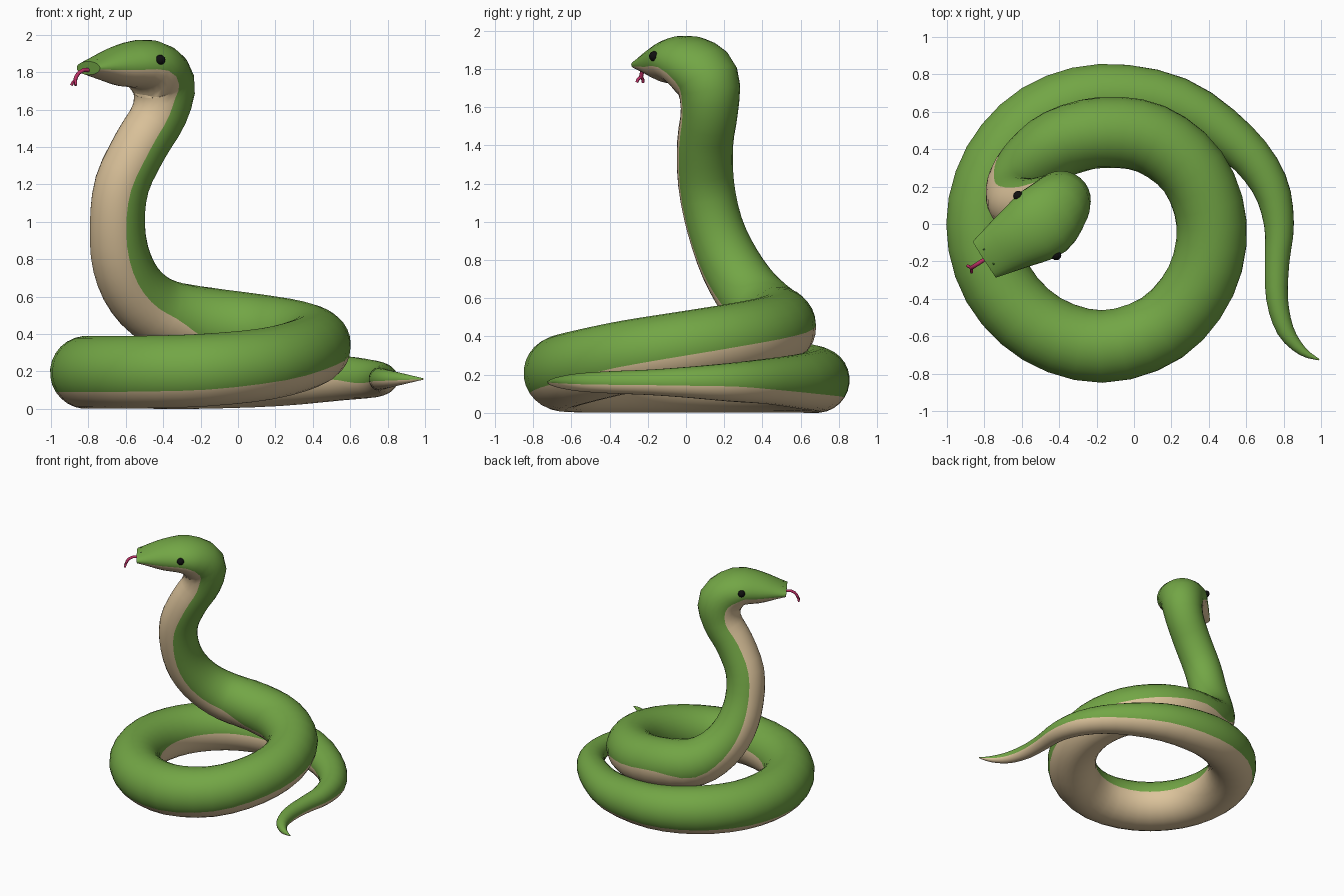
import bpy, bmesh, math
from mathutils import Vector

cube = bpy.data.objects.get("Cube")
if cube:
    bpy.data.objects.remove(cube, do_unlink=True)

SIDES, STEPS = 28, 3
DOWN = Vector((0, 0, -1))
FACING = Vector((-0.84, -0.54, 0)).normalized()   # where the head points
ACROSS = Vector((FACING.y, -FACING.x, 0))         # across the head
SNOUT = Vector((-0.8, -0.19, 0))


def material(name, rgb):
    m = bpy.data.materials.new(name)
    m.use_nodes = True
    m.diffuse_color = (*rgb, 1)
    node = next(n for n in m.node_tree.nodes if n.type == 'BSDF_PRINCIPLED')
    node.inputs["Base Color"].default_value = (*rgb, 1)
    return m


green = material("scale green", (0.17, 0.38, 0.06))
cream = material("belly cream", (0.72, 0.55, 0.33))
black = material("eye black", (0.005, 0.005, 0.005))
dark = material("nostril dark green", (0.03, 0.09, 0.015))
pink = material("tongue pink", (0.5, 0.03, 0.13))


def head_point(back, side, z):
    return SNOUT - FACING * back + ACROSS * side + Vector((0, 0, z))


# Each key: position, half width, half height, belly direction
keys = []


def key(pos, width, height, belly):
    keys.append(Vector((*pos, width, height, *belly)))


# Tail
for x, y, r in ((0.99, -0.725, 0.004), (0.9, -0.68, 0.025), (0.81, -0.57, 0.046),
                (0.765, -0.4, 0.058), (0.765, -0.2, 0.066), (0.775, 0, 0.08),
                (0.72, 0.22, 0.1)):
    key((x, y, 0.16), r, r, DOWN)

# Coil: angle, distance from the middle, height, thickness, outward belly roll
for a, dist, z, r, roll in (
        (31, 0.84, 0.165, 0.12, -0.2), (58, 0.75, 0.165, 0.15, -0.3),
        (90, 0.685, 0.172, 0.172, -0.36), (120, 0.66, 0.185, 0.185, -0.36),
        (150, 0.645, 0.19, 0.19, -0.36), (180, 0.64, 0.195, 0.195, -0.36),
        (210, 0.643, 0.195, 0.195, -0.36), (240, 0.648, 0.197, 0.195, -0.36),
        (270, 0.655, 0.208, 0.195, -0.36), (300, 0.64, 0.24, 0.193, -0.25),
        (330, 0.61, 0.295, 0.19, -0.1), (360, 0.585, 0.345, 0.188, 0),
        (390, 0.56, 0.39, 0.188, 0.1), (420, 0.525, 0.425, 0.19, 0.2),
        (450, 0.49, 0.46, 0.19, 0.25)):
    out = Vector((math.cos(math.radians(a)), math.sin(math.radians(a)), 0))
    key(out * dist + Vector((-0.17, 0, z)), r, r, (DOWN + out * roll).normalized())

# Raised neck, belly turning from down to forward
for x, y, z, r, drop in ((-0.4, 0.43, 0.51, 0.185, 1.5), (-0.54, 0.33, 0.62, 0.172, 0.6),
                         (-0.62, 0.23, 0.78, 0.16, 0.2), (-0.645, 0.15, 0.98, 0.148, 0),
                         (-0.62, 0.105, 1.2, 0.147, 0), (-0.52, 0.1, 1.41, 0.147, 0),
                         (-0.42, 0.122, 1.58, 0.15, 0), (-0.4, 0.11, 1.74, 0.17, 1)):
    key((x, y, z), r, r, (FACING + DOWN * drop).normalized())

# Head
for back, z, w, h in ((0.37, 1.838, 0.2, 0.138), (0.2, 1.835, 0.165, 0.11),
                      (0.08, 1.828, 0.135, 0.068), (0, 1.822, 0.115, 0.036)):
    key(head_point(back, 0, z), w, h, DOWN)


def spline(points, steps):
    """Smooth path through the keys."""
    result = []
    last = len(points) - 1
    for i in range(last):
        a, b, c, d = (points[min(max(i + j, 0), last)] for j in (-1, 0, 1, 2))
        for s in range(steps):
            t = s / steps
            result.append(b + (c - a) * (t / 2)
                          + (a * 2 - b * 5 + c * 4 - d) * (t * t / 2)
                          + (b * 3 - a - c * 3 + d) * (t ** 3 / 2))
    return result + [points[-1]]


# Body: one skin from tail to snout
path = spline(keys, STEPS)
bm = bmesh.new()
rings = []
for i, p in enumerate(path):
    ahead, behind = path[min(i + 1, len(path) - 1)], path[max(i - 1, 0)]
    tangent = (Vector(ahead[:3]) - Vector(behind[:3])).normalized()
    belly = Vector(p[5:8])
    belly = (belly - tangent * belly.dot(tangent)).normalized()
    side = tangent.cross(belly)
    ring = []
    for k in range(SIDES):
        ang = math.tau * k / SIDES
        ring.append(bm.verts.new(Vector(p[:3]) + belly * math.cos(ang) * p[4]
                                 + side * math.sin(ang) * p[3]))
    rings.append(ring)
belly_half = 3 * SIDES // 14
for r, q in zip(rings, rings[1:]):
    for k in range(SIDES):
        n = (k + 1) % SIDES
        f = bm.faces.new((r[k], r[n], q[n], q[k]))
        f.material_index = int(k < belly_half or k >= SIDES - belly_half)
bm.faces.new(rings[0][::-1])
bm.faces.new(rings[-1])
bmesh.ops.recalc_face_normals(bm, faces=bm.faces)
mesh = bpy.data.meshes.new("body")
bm.to_mesh(mesh)
bm.free()
mesh.materials.append(green)
mesh.materials.append(cream)
body = bpy.data.objects.new("body", mesh)
bpy.context.collection.objects.link(body)
bpy.ops.object.select_all(action='DESELECT')
body.select_set(True)
bpy.context.view_layer.objects.active = body
bpy.ops.object.shade_smooth_by_angle(angle=math.radians(50))


# Eyes and nostrils
def ball(name, pos, radius, mat):
    bpy.ops.mesh.primitive_uv_sphere_add(segments=16, ring_count=10, radius=radius, location=pos)
    o = bpy.context.object
    o.name = name
    o.data.materials.append(mat)
    bpy.ops.object.shade_smooth()


for label, sign in (("left", 1), ("right", -1)):
    ball(label + "_eye", head_point(0.336, sign * 0.188, 1.866), 0.027, black)
    ball(label + "_nostril", head_point(0.03, sign * 0.045, 1.864), 0.008, dark)


# Forked tongue
def strand(name, points, radius):
    cu = bpy.data.curves.new(name, 'CURVE')
    cu.dimensions = '3D'
    cu.bevel_depth = radius
    cu.bevel_resolution = 2
    cu.use_fill_caps = True
    sp = cu.splines.new('POLY')
    sp.points.add(len(points) - 1)
    for pt, co in zip(sp.points, points):
        pt.co = (*co, 1)
    cu.materials.append(pink)
    bpy.context.collection.objects.link(bpy.data.objects.new(name, cu))


fork = head_point(-0.083, 0, 1.76)
strand("tongue", [head_point(0.03, 0, 1.81), head_point(-0.03, 0, 1.812),
                  head_point(-0.06, 0, 1.797), head_point(-0.076, 0, 1.778), fork], 0.011)
for label, sign in (("left", 1), ("right", -1)):
    strand(label + "_tongue_tip", [fork, head_point(-0.09, sign * 0.015, 1.745),
                                   head_point(-0.094, sign * 0.02, 1.73)], 0.008)
